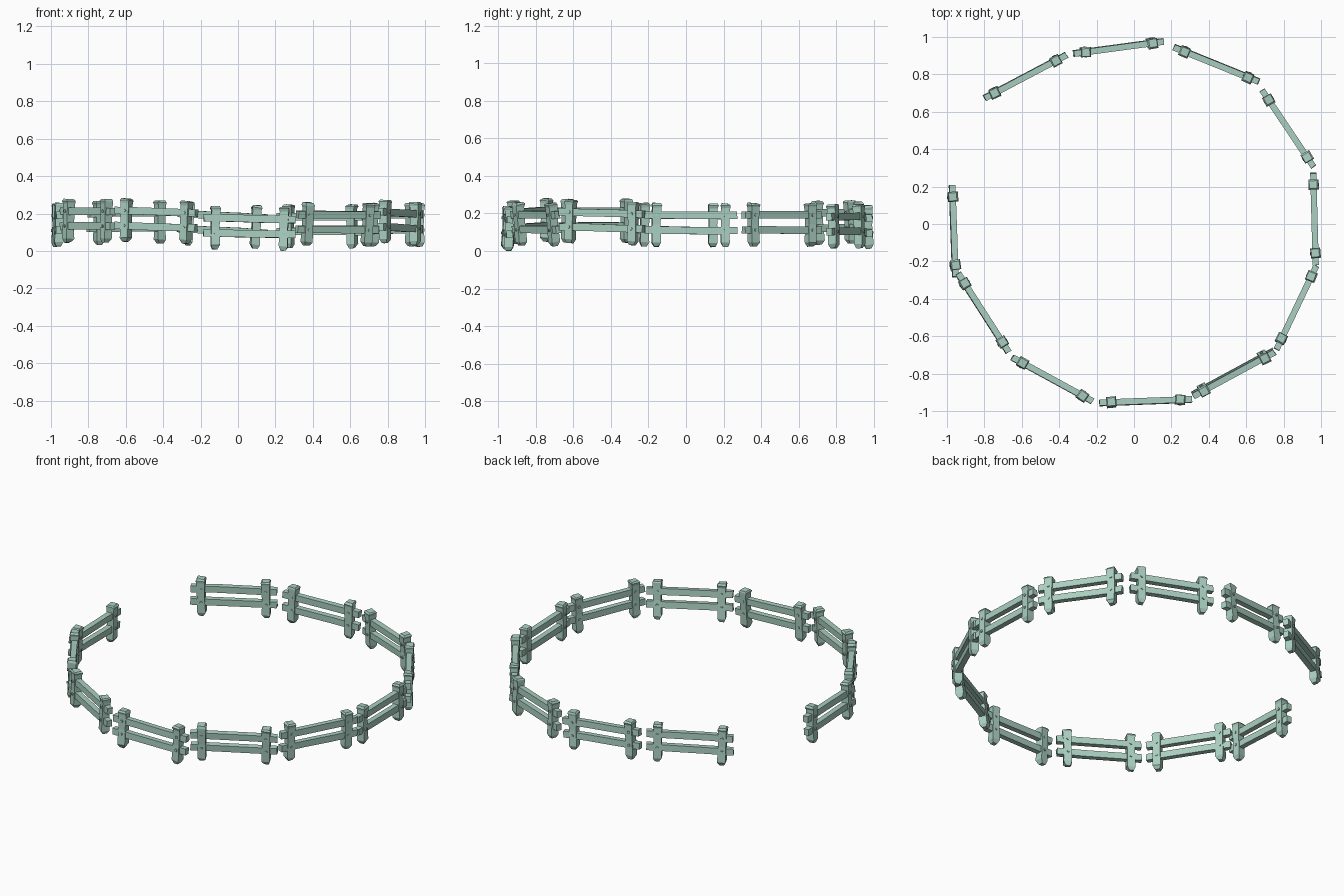
import bpy, bmesh, math, random
from mathutils import Vector, Matrix

if "Cube" in bpy.data.objects:
    bpy.data.objects.remove(bpy.data.objects["Cube"])

random.seed(4)
mat = bpy.data.materials.new("pale_green_wood")
mat.diffuse_color = (0.40, 0.62, 0.53, 1)
mat.use_nodes = True
mat.node_tree.nodes["Principled BSDF"].inputs["Base Color"].default_value = mat.diffuse_color

# each section: post A x,y,top rail z / post B x,y,top rail z / outward lean
SECTIONS = [
    (-0.743, 0.700, 0.205, -0.417, 0.872, 0.210, -0.03),
    (-0.257, 0.918, 0.200, 0.100, 0.966, 0.182, -0.03),
    (0.270, 0.920, 0.187, 0.608, 0.783, 0.187, -0.03),
    (0.720, 0.663, 0.195, 0.925, 0.358, 0.195, 0.0),
    (0.960, 0.210, 0.192, 0.970, -0.157, 0.195, 0.0),
    (0.948, -0.280, 0.202, 0.790, -0.612, 0.212, 0.0),
    (0.698, -0.718, 0.196, 0.375, -0.893, 0.198, 0.10),
    (0.248, -0.938, 0.172, -0.120, -0.952, 0.180, -0.03),
    (-0.275, -0.917, 0.208, -0.594, -0.743, 0.219, -0.02),
    (-0.702, -0.632, 0.215, -0.904, -0.317, 0.216, -0.03),
    (-0.955, -0.220, 0.196, -0.968, 0.145, 0.192, -0.03),
]


def loft(bm, rings):
    """Close a stack of four-sided rings into a solid."""
    rows = [[bm.verts.new(p) for p in r] for r in rings]
    for a, b in zip(rows, rows[1:]):
        for i in range(4):
            j = (i + 1) % 4
            bm.faces.new((a[i], a[j], b[j], b[i]))
    bm.faces.new(rows[0][::-1])
    bm.faces.new(rows[-1])


def jit(a):
    return random.uniform(-a, a)


def add_post(bm, x):
    # hewn post: small pointed foot, slight waist, flared head with worn top
    twist = Matrix.Rotation(jit(0.12), 3, 'Z')
    rings = []
    for z, w in ((-0.167, 0.013), (-0.145, 0.024), (-0.05, 0.022),
                 (0.040, 0.024), (0.054, 0.027), (0.064, 0.021)):
        dx, dy = jit(0.002), jit(0.002)
        rings.append([twist @ Vector((sx * w + dx, sy * w + dy, z + jit(0.003))) + Vector((x, 0, 0))
                      for sx, sy in ((-1, -1), (1, -1), (1, 1), (-1, 1))])
    loft(bm, rings)


def add_rail(bm, half, z):
    # rough plank running through both posts
    rings = []
    for t in (-1, -0.4, 0.4, 1):
        dz = jit(0.002)
        rings.append([Vector((t * half + jit(0.003), sy * 0.0165, z + dz + sz * 0.0195))
                      for sy, sz in ((-1, -1), (1, -1), (1, 1), (-1, 1))])
    loft(bm, rings)


def add_bolt(bm, x, z):
    # bolt running through the post, heads showing on both sides
    bmesh.ops.create_cone(bm, cap_ends=True, segments=8, radius1=0.008, radius2=0.008, depth=0.056,
                          matrix=Matrix.Translation((x, 0, z)) @ Matrix.Rotation(math.pi / 2, 4, 'X'))


def make_part(name, frame, build):
    bm = bmesh.new()
    build(bm)
    bmesh.ops.recalc_face_normals(bm, faces=bm.faces)
    me = bpy.data.meshes.new(name)
    bm.to_mesh(me)
    bm.free()
    me.materials.append(mat)
    ob = bpy.data.objects.new(name, me)
    ob.matrix_world = frame
    bpy.context.collection.objects.link(ob)
    return ob


parts = []
for n, (ax, ay, az, bx, by, bz, lean) in enumerate(SECTIONS, 1):
    a, b = Vector((ax, ay, az)), Vector((bx, by, bz))
    mid, u = (a + b) / 2, (b - a).normalized()
    h = (b - a).length / 2
    out = Vector((mid.x, mid.y, 0)).normalized()
    up = Vector((0, 0, 1)) + out * lean
    up = (up - u * up.dot(u)).normalized()
    frame = Matrix((u, up.cross(u), up)).transposed().to_4x4()
    frame.translation = mid - up * 0.04 + Vector((0, 0, 0.04))

    def posts(bm):
        for x in (-h, h):
            add_post(bm, x)

    def rails(bm):
        for z in (0, -0.08):
            add_rail(bm, h + 0.063, z)

    def bolts(bm):
        for x in (-h, h):
            for z in (0, -0.08):
                add_bolt(bm, x, z)

    for name, fn in (("posts", posts), ("rails", rails), ("bolts", bolts)):
        parts.append(make_part(f"fence_{name}_{n}", frame, fn))

# settle the lowest post on the ground
low = min((o.matrix_world @ v.co).z for o in parts for v in o.data.vertices)
for o in parts:
    o.matrix_world = Matrix.Translation((0, 0, -low)) @ o.matrix_world
